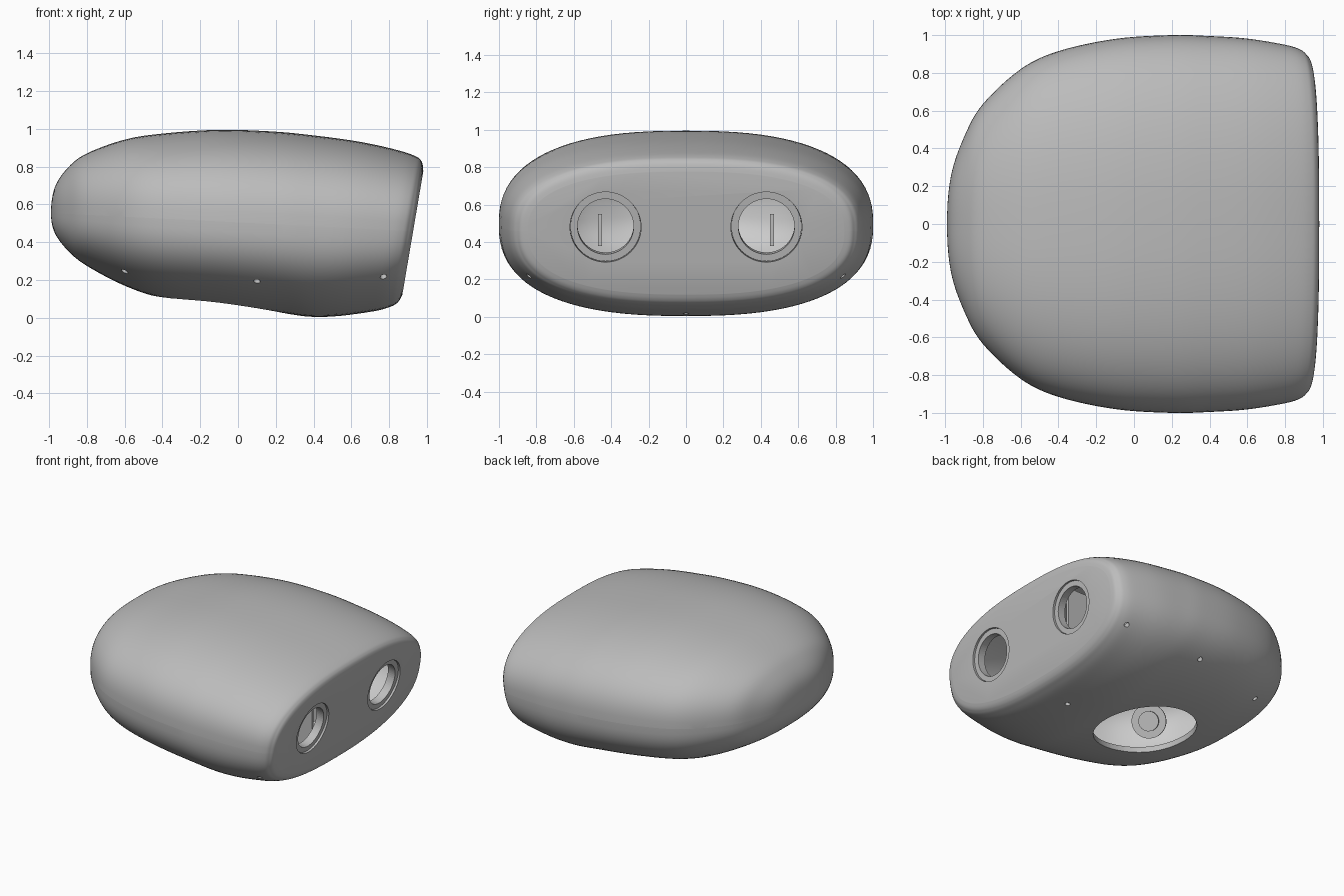
import bpy, bmesh, math
from mathutils import Vector

if "Cube" in bpy.data.objects:
    bpy.data.objects.remove(bpy.data.objects["Cube"], do_unlink=True)


def material(name, value):
    m = bpy.data.materials.new(name)
    m.use_nodes = True
    color = (value, value, value, 1)
    m.diffuse_color = color
    m.node_tree.nodes["Principled BSDF"].inputs["Base Color"].default_value = color
    return m


SHELL = material("shell grey", 0.5)
INNER = material("interior light grey", 0.6)
SLANT = 0.17
SIDES = 96
STEPS = 6
PORT_Y = 0.43
FACE_DIR = Vector((1, 0, -SLANT)).normalized()

# Stations along the body: position, half width, top, bottom
STATIONS = [Vector(p) for p in (
    (-.99, 0, .555, .555), (-.97, .25, .69, .45), (-.9, .46, .795, .355),
    (-.8, .635, .87, .275), (-.6, .82, .943, .17), (-.4, .915, .975, .105),
    (-.1, .98, .995, .065), (.2, 1, .985, .03), (.4, .995, .963, .006),
    (.6, .982, .93, .01), (.8, .95, .882, .035), (.88, .925, .855, .058),
    (.91, .9, .835, .075), (.925, .88, .81, .095), (.934, .845, .775, .12))]


def smooth_path(points):
    """Spline through the stations, mirrored at the nose for a round tip."""
    s, w, top, bottom = points[1]
    ext = [Vector((s, -w, bottom, top))] + points + [points[-1]]
    path = []
    for a, b, c, d in zip(ext, ext[1:], ext[2:], ext[3:]):
        for k in range(STEPS):
            t = k / STEPS
            path.append(b + (c - a) * t / 2 + (a * 2 - b * 5 + c * 4 - d) * t**2 / 2
                        + (b * 3 - a - c * 3 + d) * t**3 / 2)
    return path + [points[-1]]


def power(v, n):
    return math.copysign(abs(v) ** (2 / n), v)


def section(station):
    """Rounded cross-section, leaning with the slanted end."""
    s, w, top, bottom = station
    mid = 0.505 - 0.05 * s
    k = min(max((s - 0.2) / 0.6, 0), 1)
    lean = SLANT * k * k * (3 - 2 * k)
    for i in range(SIDES):
        a = math.tau * i / SIDES
        up = power(math.sin(a), 2.5)
        z = mid + up * (top - mid if up > 0 else mid - bottom)
        yield Vector((s + lean * (z - 0.5), w * power(math.cos(a), 2.5), z))


def new_object(name, bm, *mats):
    mesh = bpy.data.meshes.new(name)
    bm.to_mesh(mesh)
    bm.free()
    ob = bpy.data.objects.new(name, mesh)
    bpy.context.collection.objects.link(ob)
    for m in mats:
        mesh.materials.append(m)
    return ob


def activate(ob):
    bpy.ops.object.select_all(action="DESELECT")
    ob.select_set(True)
    bpy.context.view_layer.objects.active = ob


def shade(ob, angle=30):
    activate(ob)
    bpy.ops.object.shade_smooth_by_angle(angle=math.radians(angle))


def cylinder(name, radius, depth, loc, axis, mat=None, sides=64):
    rot = Vector(axis).to_track_quat("Z", "Y").to_euler()
    bpy.ops.mesh.primitive_cylinder_add(vertices=sides, radius=radius, depth=depth,
                                        location=loc, rotation=rot)
    ob = bpy.context.object
    ob.name = name
    if mat:
        ob.data.materials.append(mat)
        shade(ob)
    return ob


def cut(ob, cutter):
    activate(ob)
    mod = ob.modifiers.new("cut", "BOOLEAN")
    mod.operation = "DIFFERENCE"
    mod.solver = "EXACT"
    mod.object = cutter
    bpy.ops.object.modifier_apply(modifier=mod.name)
    bpy.data.objects.remove(cutter, do_unlink=True)


def box(name, size, loc, mat):
    bpy.ops.mesh.primitive_cube_add(size=1, location=loc)
    ob = bpy.context.object
    ob.name = name
    ob.scale = size
    ob.data.materials.append(mat)


# Hollow body
bm = bmesh.new()
path = smooth_path(STATIONS)
nose = bm.verts.new((path[0][0], 0, path[0][2]))
rings = [[bm.verts.new(p) for p in section(st)] for st in path[1:]]
for i in range(SIDES):
    j = (i + 1) % SIDES
    bm.faces.new((nose, rings[0][i], rings[0][j]))
    for a, b in zip(rings, rings[1:]):
        bm.faces.new((a[i], b[i], b[j], a[j]))
bm.faces.new(rings[-1])
bmesh.ops.recalc_face_normals(bm, faces=bm.faces)
body = new_object("body", bm, SHELL, INNER)
solid = body.modifiers.new("wall", "SOLIDIFY")
solid.thickness = 0.04
solid.offset = -1
solid.material_offset = 1
activate(body)
bpy.ops.object.modifier_apply(modifier=solid.name)

# Openings: end ports, floor hole and screw holes
for side in (-1, 1):
    center = Vector((0.931, side * PORT_Y, 0.48))
    cut(body, cylinder("port_cutter", 0.19, 0.3, center, FACE_DIR))
    for x, y, z in ((.77, .83, .23), (.1, .84, .18), (-.6, .6, .23)):
        cut(body, cylinder("screw_cutter", 0.018, 0.2, (x, side * y, z),
                           (0, side * .6, -.8), sides=16))
cut(body, cylinder("screw_cutter", 0.018, 0.1, (.6, 0, .02), (0, 0, 1), sides=16))
cut(body, cylinder("floor_cutter", 0.36, 0.3, (-.1, 0, .07), (.12, 0, 1)))

# Split the body into two halves along the seam
for name, upper in (("upper_shell", True), ("lower_shell", False)):
    bm = bmesh.new()
    bm.from_mesh(body.data)
    bmesh.ops.bisect_plane(bm, geom=bm.verts[:] + bm.edges[:] + bm.faces[:],
                           plane_co=(0, 0, 0.505), plane_no=(0.05, 0, 1),
                           clear_inner=upper, clear_outer=not upper)
    shade(new_object(name, bm, SHELL, INNER))
bpy.data.objects.remove(body, do_unlink=True)

# Recessed port collars, inner fins and chamber walls
for side, label in ((-1, "front"), (1, "back")):
    center = Vector((0.931, side * PORT_Y, 0.48))
    collar = cylinder(label + "_port_collar", 0.188, 0.06, center - FACE_DIR * 0.045,
                      FACE_DIR, SHELL)
    cut(collar, cylinder("bore", 0.15, 0.3, center, FACE_DIR))
    shade(collar)
    box(label + "_fin", (0.4, 0.02, 0.17), (0.4, side * 0.46, 0.465), SHELL)
    box(label + "_chamber_wall", (0.5, 0.02, 0.6), (0.55, side * 0.24, 0.46), SHELL)

# Small pulley mechanism above the floor hole
AXIS = (0.6, 0.6, -0.5)
hub = Vector((-0.32, -0.22, 0.32))
cylinder("hub_disc", 0.12, 0.03, hub, AXIS, SHELL, 32)
cylinder("hub_core", 0.07, 0.1, hub, AXIS, SHELL, 32)
cylinder("hub_post", 0.03, 0.6, hub + Vector((0, 0, 0.3)), (0, 0, 1), SHELL, 24)
